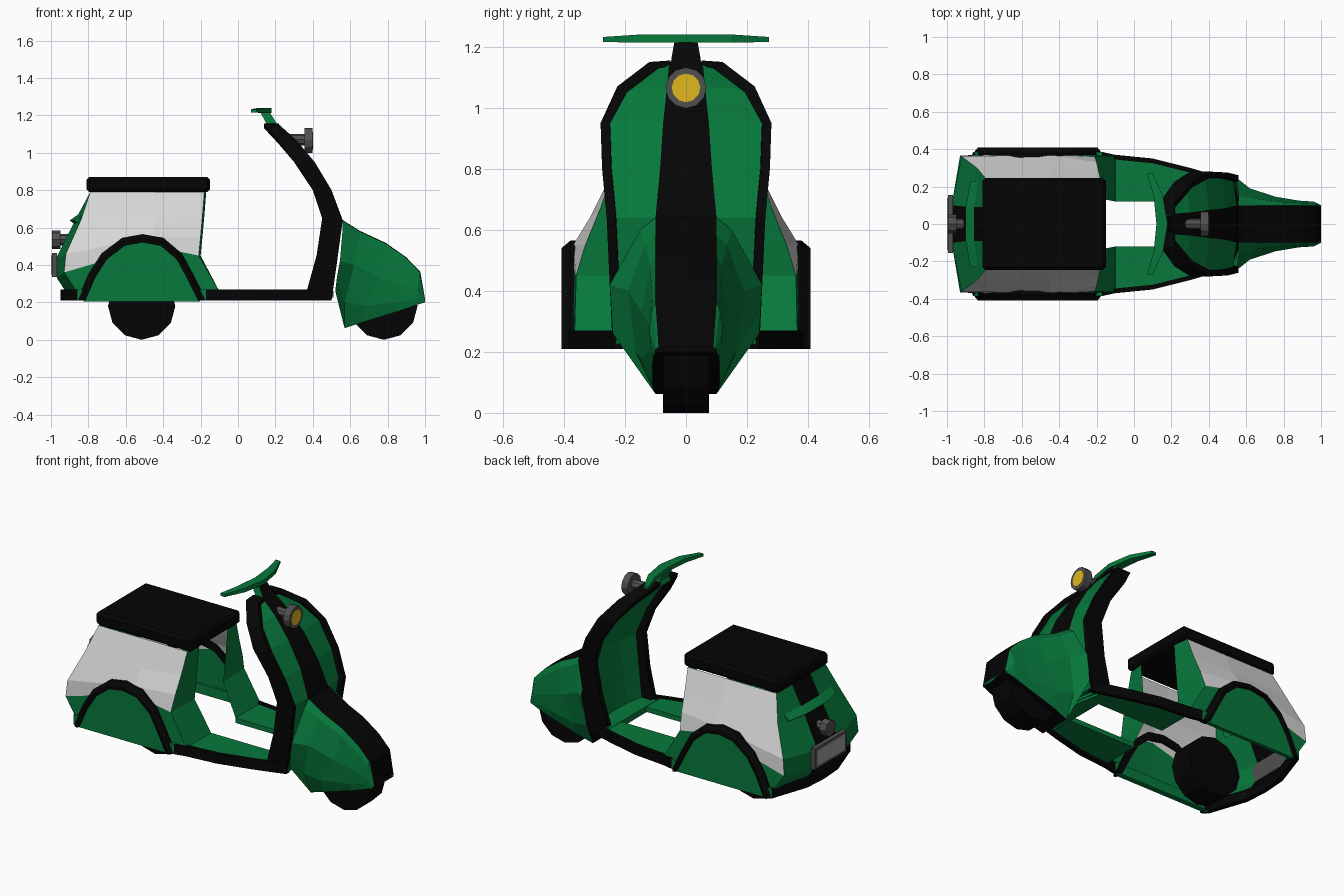
import bpy
import bmesh
import math
from mathutils import Vector, Matrix

default_cube = bpy.data.objects.get("Cube")
if default_cube:
    bpy.data.objects.remove(default_cube, do_unlink=True)


def material(name, red, green, blue):
    mat = bpy.data.materials.new(name)
    mat.use_nodes = True
    color = (red, green, blue, 1)
    mat.diffuse_color = color
    shader = next(n for n in mat.node_tree.nodes if n.type == "BSDF_PRINCIPLED")
    shader.inputs["Base Color"].default_value = color
    shader.inputs["Roughness"].default_value = 0.8
    return mat


GREEN = material("scooter green", 0.002, 0.19, 0.044)
BLACK = material("rubber black", 0.0015, 0.0015, 0.0015)
WHITE = material("panel white", 0.68, 0.68, 0.68)
GREY = material("dark grey metal", 0.08, 0.08, 0.08)
YELLOW = material("lamp yellow", 0.74, 0.48, 0.013)
SILVER = material("plate grey", 0.36, 0.36, 0.36)


def finish(name, bm, mats, mirror=False):
    """Turn a bmesh into a named object, mirrored across the centre line if wanted."""
    bmesh.ops.recalc_face_normals(bm, faces=bm.faces)
    mesh = bpy.data.meshes.new(name)
    bm.to_mesh(mesh)
    bm.free()
    for mat in mats:
        mesh.materials.append(mat)
    obj = bpy.data.objects.new(name, mesh)
    bpy.context.collection.objects.link(obj)
    if mirror:
        mod = obj.modifiers.new("Mirror", "MIRROR")
        mod.use_axis = (False, True, False)
    return obj


def skin(name, rows, mats, rule=None, closed=False, caps=False):
    """Loft mirrored quads between rows of points; rule(row, column) picks the material."""
    bm = bmesh.new()
    grid = [[bm.verts.new(p) for p in row] for row in rows]
    count = len(rows[0])
    for i in range(len(rows) - 1):
        for j in range(count if closed else count - 1):
            k = (j + 1) % count
            face = bm.faces.new((grid[i][j], grid[i][k], grid[i + 1][k], grid[i + 1][j]))
            face.material_index = rule(i, j) if rule else 0
    if caps:
        bm.faces.new(grid[0])
        bm.faces.new(grid[-1])
    return finish(name, bm, mats, True)


def box(name, low, high, mat, bevel=0):
    bm = bmesh.new()
    low, high = Vector(low), Vector(high)
    bmesh.ops.create_cube(bm, size=1)
    for v in bm.verts:
        v.co = (low + high) / 2 + v.co * (high - low)
    if bevel:
        bmesh.ops.bevel(bm, geom=bm.edges[:], offset=bevel, segments=1, affect="EDGES")
    return finish(name, bm, [mat])


def disc(name, x, z, radius, length, mat, axis="X", sides=12):
    """Cylinder centred at x and z on the centre line, lying along the given axis."""
    bm = bmesh.new()
    bmesh.ops.create_cone(bm, cap_ends=True, segments=sides, radius1=radius,
                          radius2=radius, depth=length)
    turn = Matrix.Rotation(math.pi / 2, 4, "Y" if axis == "X" else "X")
    bm.transform(Matrix.Translation((x, 0, z)) @ turn)
    return finish(name, bm, [mat])


# Wheels
disc("rear_wheel", -.515, .18, .18, .15, BLACK, "Y")
disc("front_wheel", .78, .18, .18, .15, BLACK, "Y")

# Seat
box("seat", (-.81, -.245, .79), (-.15, .245, .87), BLACK, .015)

# Rear body shell: rear stripe, rear corner, side panel, front wall
body = [
    [(-.79, 0, .79), (-.79, .09, .79), (-.79, .24, .79), (-.45, .24, .79), (-.18, .24, .79), (-.17, .14, .79)],
    [(-.87, 0, .64), (-.87, .09, .64), (-.84, .3, .64), (-.45, .315, .64), (-.19, .285, .66), (-.18, .14, .66)],
    [(-.975, 0, .43), (-.975, .1, .43), (-.92, .36, .46), (-.45, .37, .55), (-.2, .33, .55), (-.19, .14, .55)],
    [(-.968, 0, .33), (-.968, .12, .33), (-.93, .365, .36), (-.45, .375, .5), (-.21, .36, .45), (-.2, .14, .45)],
    [(-.91, 0, .24), (-.91, .13, .24), (-.85, .37, .24), (-.45, .375, .24), (-.1, .365, .26), (-.1, .12, .26)],
]


def body_color(i, j):
    if j == 0:
        return 1
    return 2 if j in (2, 3) and i < 3 else 0


skin("rear_body", body, [GREEN, BLACK, WHITE], body_color)

# Overhanging lip across the tail
skin("tail_lip", [[(x - .83, y, .67), (x - .875, y, .638), (x - .84, y, .612)]
                  for x, y in ((-.025, 0), (-.025, .09), (0, .23))], [GREEN],
     closed=True, caps=True)

# Wheel arches: green bulge with a black rim
arch = [(-.86, .21), (-.8, .35), (-.73, .46), (-.62, .545), (-.51, .565),
        (-.4, .545), (-.3, .46), (-.24, .35), (-.17, .21)]


def shrink(point, scale):
    return -.51 + (point[0] + .51) * scale, .21 + (point[1] - .21) * scale


rim_rows = []
for p in arch:
    section = ((1, .355), (1, .378), (.93, .408), (.88, .408), (.87, .355))
    rim_rows.append([(shrink(p, s)[0], y, shrink(p, s)[1]) for s, y in section])
skin("arch_rim", rim_rows, [BLACK], closed=True, caps=True)
inner_arch = [shrink(p, .9) for p in arch]
skin("arch_panel", [[(x, .388, .205), (x, .388, z)] for x, z in inner_arch], [GREEN])

# Lower edge band running from the tail to the shield
edge = [(-.95, 0), (-.94, .15), (-.86, .385), (-.17, .385), (-.1, .37),
        (.1, .35), (.3, .3), (.42, .265), (.5, .24)]
band = []
for x, y in edge:
    ix, iy = (x + .025 if x < -.8 else x), max(0, y - .025)
    band.append([(x, y, .21), (x, y, .27), (ix, iy, .27), (ix, iy, .21)])
skin("lower_edge", band, [BLACK, GREEN], lambda i, j: int(i == 2), closed=True)

# Footboards either side of the opening, joined under the shield
boards = [(-.1, .12, .36), (.1, .12, .335), (.3, .12, .285), (.36, .12, .265)]
skin("footboard", [[(x, a, .23), (x, b, .23), (x, b, .26), (x, a, .26)]
                   for x, a, b in boards], [GREEN], closed=True, caps=True)
box("footboard_bridge", (.36, -.23, .225), (.51, .23, .262), GREEN)

# Leg shield: (front x, back x, front z, back z, half width, stripe half width)
shield = [
    (.50, .37, .21, .27, .24, .1), (.53, .42, .42, .45, .25, .1),
    (.56, .45, .64, .65, .26, .1), (.50, .40, .80, .80, .275, .085),
    (.41, .30, .95, .95, .28, .075), (.31, .215, 1.07, 1.07, .225, .062),
    (.22, .14, 1.15, 1.15, .12, .055),
]
rim, front, back = [], [], []
for xf, xb, zf, zb, y, s in shield:
    drop = .02 if zf > 1 else 0
    rim.append([(xf, y, zf), (xb, y, zb), (xb, y - .035, zb - drop), (xf, y - .03, zf - drop)])
    inner = y - .02
    front.append([(xf - .005, 0, zf), (xf - .01, s, zf), (xf - .03, inner, zf - drop / 2)])
    back.append([(xf - .03, 0, zf), (xf - .035, s, zf), (xf - .06, inner, zf - drop / 2)])
rim.append([(.22, .05, 1.155), (.14, .05, 1.155), (.14, .05, 1.135), (.22, .05, 1.135)])
skin("shield_rim", rim, [BLACK], closed=True, caps=True)
skin("shield_front", front, [BLACK, GREEN], lambda i, j: j)
skin("shield_back", back, [GREEN])

# Front fender: stripe edge, shoulder, side, flank and bottom edge for each station
fender = [
    [(.555, .1, .64), (.56, .15, .6), (.545, .25, .42), (.53, .245, .34), (.52, .24, .26)],
    [(.65, .1, .58), (.65, .135, .55), (.62, .19, .4), (.57, .165, .2), (.57, .1, .062)],
    [(.79, .1, .515), (.79, .118, .48), (.76, .145, .33), (.67, .145, .18), (.66, .11, .092)],
    [(.9, .1, .438), (.9, .112, .4), (.88, .125, .29), (.86, .122, .2), (.85, .11, .15)],
    [(.975, .1, .36), (.97, .11, .34), (.96, .12, .27), (.955, .115, .22), (.95, .108, .185)],
    [(1, .09, .215), (1, .095, .212), (1, .1, .208), (1, .1, .204), (1, .1, .2)],
]
rows = [[(r[0][0], 0, r[0][2] + .003)] + r + [(r[4][0], 0, r[4][2])] for r in fender]
skin("front_fender", rows, [GREEN, BLACK], lambda i, j: int(j in (0, 5)))

# Steering stem with a dark front, and swept handlebar
stem = [[(.14, 0, 1.13), (.14, .05, 1.13), (.23, .05, 1.13), (.23, 0, 1.13)],
        [(.15, 0, 1.16), (.15, .048, 1.16), (.205, .048, 1.16), (.205, 0, 1.16)],
        [(.12, 0, 1.215), (.12, .038, 1.215), (.17, .038, 1.215), (.17, 0, 1.215)]]
skin("steering_stem", stem, [GREEN, BLACK], lambda i, j: int(j == 2))
bar = [(0, .12, .18, 1.213, 1.24), (.15, .105, .155, 1.214, 1.24), (.27, .07, .1, 1.215, 1.232)]
skin("handlebar", [[(a, y, lo), (b, y, lo), (b, y, hi), (a, y, hi)]
                   for y, a, b, lo, hi in bar], [GREEN], closed=True)
box("handlebar_grip_end", (.07, .268, 1.215), (.1, .272, 1.232), GREEN)
box("handlebar_grip_end_right", (.07, -.272, 1.215), (.1, -.268, 1.232), GREEN)

# Headlight
disc("headlight_stalk", .315, 1.07, .03, .09, GREY, sides=8)
disc("headlight_shell", .377, 1.065, .067, .043, GREY)
disc("headlight_lens", .398, 1.065, .047, .006, YELLOW)

# Tail light and number plate
disc("tail_light_stalk", -.92, .535, .03, .08, GREY, sides=8)
disc("tail_light", -.972, .535, .05, .045, GREY, sides=8)
box("plate_frame", (-.995, -.155, .335), (-.968, .155, .465), GREY)
box("plate_face", (-1, -.14, .35), (-.994, .14, .45), SILVER)
